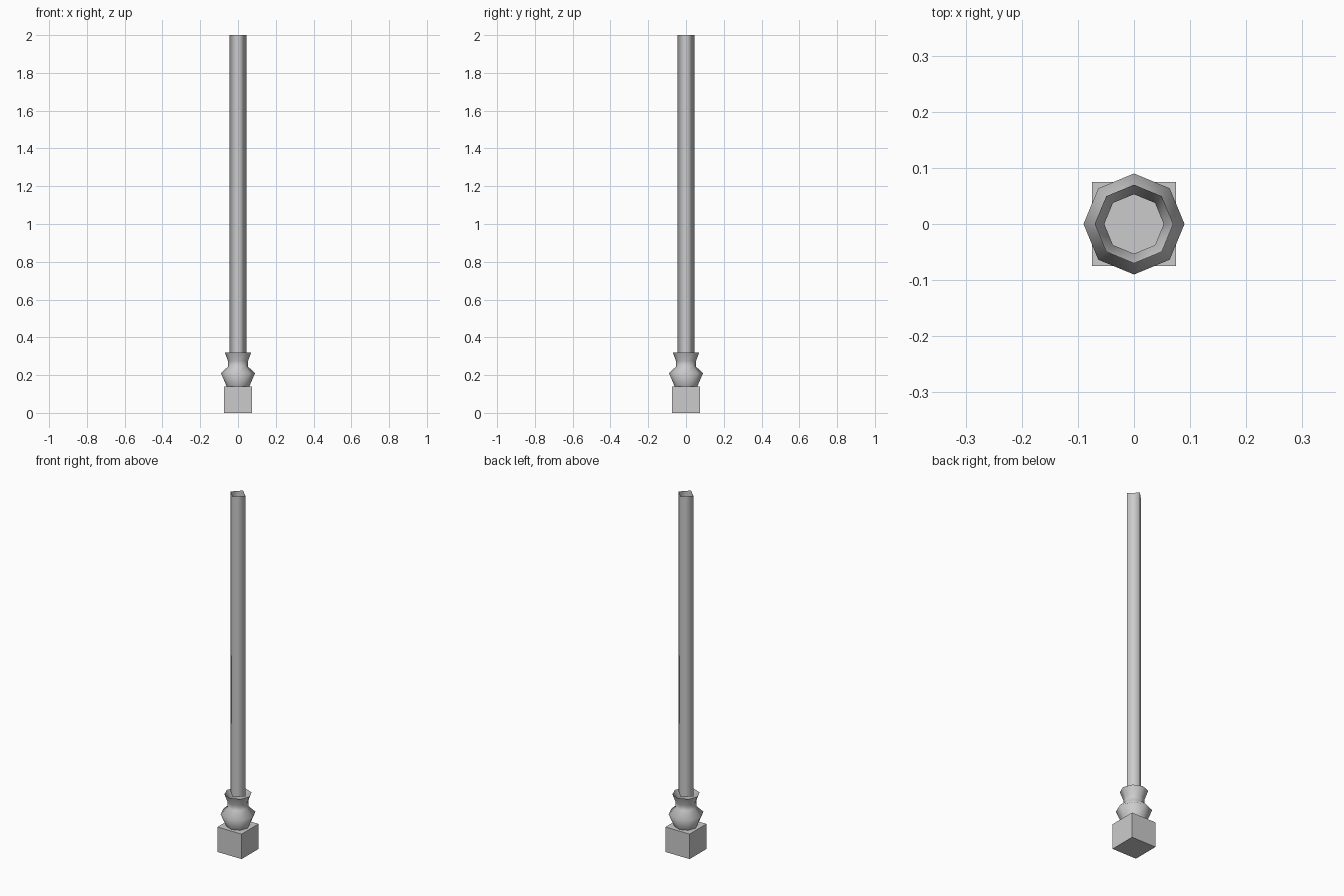
import bpy, bmesh, math

if "Cube" in bpy.data.objects:
    bpy.data.objects.remove(bpy.data.objects["Cube"])


def make_object(name, bm, smooth):
    mesh = bpy.data.meshes.new(name)
    bmesh.ops.recalc_face_normals(bm, faces=bm.faces)
    for f in bm.faces:
        f.smooth = smooth
    bm.to_mesh(mesh)
    bm.free()
    obj = bpy.data.objects.new(name, mesh)
    bpy.context.collection.objects.link(obj)
    return obj


def open_lathe(name, profile, sides):
    """Turn a (radius, z) profile around z, leaving both ends open."""
    bm = bmesh.new()
    rings = []
    for r, z in profile:
        rings.append([bm.verts.new((r * math.cos(2 * math.pi * i / sides),
                                    r * math.sin(2 * math.pi * i / sides), z))
                      for i in range(sides)])
    for low, high in zip(rings, rings[1:]):
        for i in range(sides):
            j = (i + 1) % sides
            bm.faces.new((low[i], low[j], high[j], high[i]))
    # outward normals
    obj = make_object(name, bm, True)
    return obj


# Square block at the foot
bm = bmesh.new()
bmesh.ops.create_cube(bm, size=1)
for v in bm.verts:
    v.co = (v.co.x * 0.15, v.co.y * 0.15, (v.co.z + 0.5) * 0.14)
make_object("base_block", bm, False)

# Eight-sided turned collar with flared open rim
open_lathe("turned_collar",
           [(0.06, 0.14), (0.09, 0.21), (0.053, 0.245), (0.053, 0.275), (0.07, 0.32)], 8)

# Four-sided hollow shaft, corners on the axes
open_lathe("shaft", [(0.045, 0.315), (0.045, 2.0)], 4)
